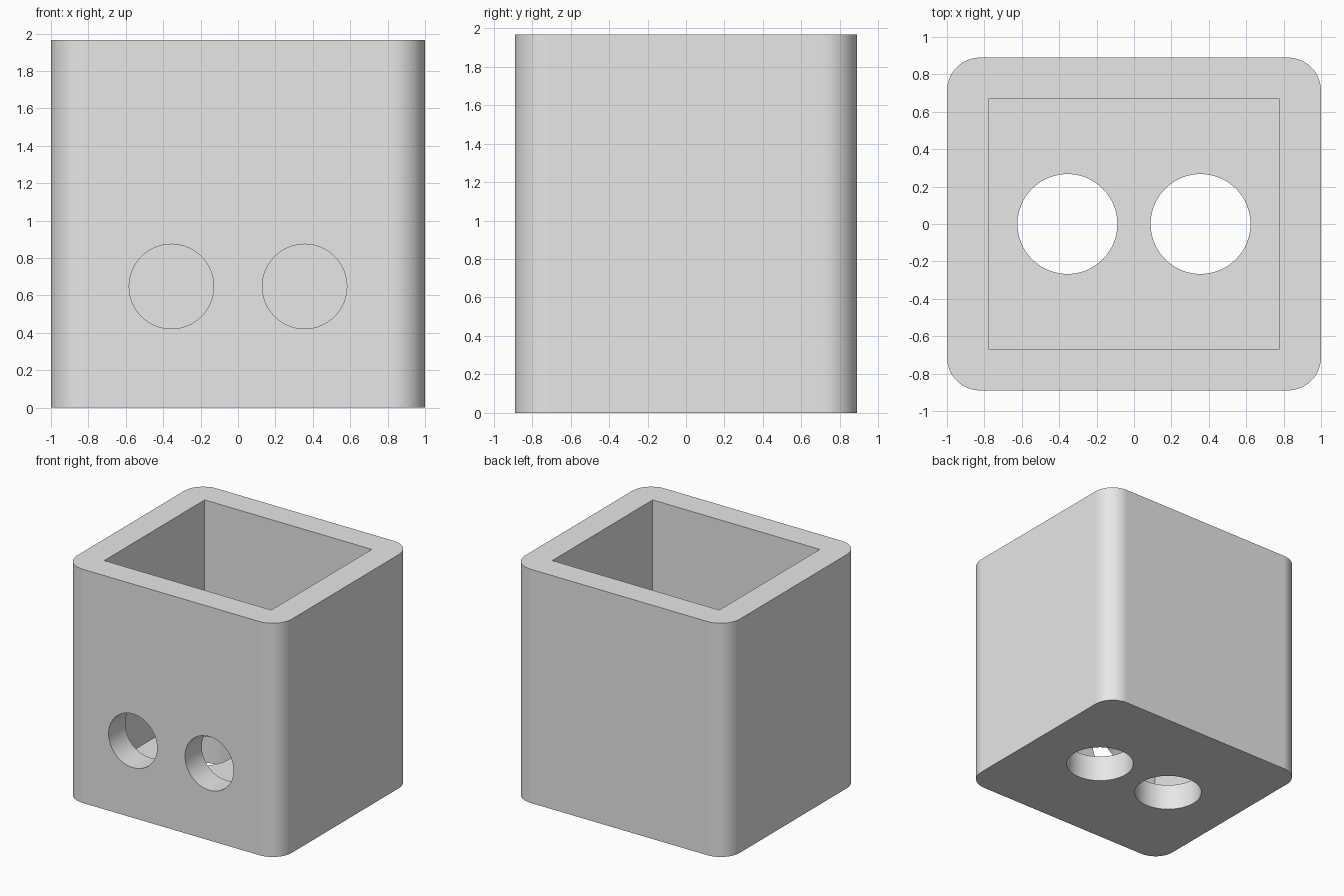
import bpy
import bmesh
import math
from mathutils import Matrix

if "Cube" in bpy.data.objects:
    bpy.data.objects.remove(bpy.data.objects["Cube"])

# Main dimensions
HALF_X, HALF_Y, HEIGHT = 1.0, 0.89, 1.967
WALL, CORNER = 0.222, 0.178
HOLE_X = 0.356

grey = bpy.data.materials.new("light grey")
grey.diffuse_color = (0.8, 0.8, 0.8, 1.0)
grey.use_nodes = True
grey.node_tree.nodes["Principled BSDF"].inputs["Base Color"].default_value = grey.diffuse_color


def add_object(name, bm):
    mesh = bpy.data.meshes.new(name)
    bm.to_mesh(mesh)
    bm.free()
    mesh.materials.append(grey)
    obj = bpy.data.objects.new(name, mesh)
    bpy.context.collection.objects.link(obj)
    return obj


def rounded_block(name, steps=12):
    """Upright block with rounded vertical corners."""
    bm = bmesh.new()
    verts = []
    for i, (sx, sy) in enumerate([(1, 1), (-1, 1), (-1, -1), (1, -1)]):
        for k in range(steps + 1):
            a = math.pi / 2 * (i + k / steps)
            verts.append(bm.verts.new((sx * (HALF_X - CORNER) + CORNER * math.cos(a),
                                       sy * (HALF_Y - CORNER) + CORNER * math.sin(a), 0)))
    base = bm.faces.new(verts)
    up = bmesh.ops.extrude_face_region(bm, geom=[base], use_keep_orig=True)["geom"]
    bmesh.ops.translate(bm, vec=(0, 0, HEIGHT),
                        verts=[v for v in up if isinstance(v, bmesh.types.BMVert)])
    bmesh.ops.recalc_face_normals(bm, faces=bm.faces)
    return add_object(name, bm)


def box_cutter(name, size, centre):
    bm = bmesh.new()
    bmesh.ops.create_cube(bm, size=1, matrix=Matrix.Translation(centre) @ Matrix.Diagonal((*size, 1)))
    return add_object(name, bm)


def drill(name, radius, depth, centre, tilt=0.0):
    bm = bmesh.new()
    bmesh.ops.create_cone(bm, cap_ends=True, segments=64, radius1=radius, radius2=radius, depth=depth,
                          matrix=Matrix.Translation(centre) @ Matrix.Rotation(tilt, 4, "X"))
    return add_object(name, bm)


# Box body
body = rounded_block("box_body")

# Open pocket, two floor holes and two front holes
cutters = [box_cutter("pocket_cutter",
                      (2 * (HALF_X - WALL), 2 * (HALF_Y - WALL), HEIGHT),
                      (0, 0, WALL + HEIGHT / 2))]
for side in (-1, 1):
    cutters.append(drill("floor_hole_cutter", 0.267, 0.5, (side * HOLE_X, 0, 0.1)))
    cutters.append(drill("front_hole_cutter", 0.226, 0.6, (side * HOLE_X, -0.8, 0.648), math.pi / 2))

bpy.context.view_layer.objects.active = body
for cutter in cutters:
    cut = body.modifiers.new("cut", "BOOLEAN")
    cut.operation = "DIFFERENCE"
    cut.solver = "EXACT"
    cut.object = cutter
    bpy.ops.object.modifier_apply(modifier=cut.name)
    bpy.data.objects.remove(cutter, do_unlink=True)

# Smooth rounded corners and hole walls, crisp edges elsewhere
bpy.ops.object.select_all(action="DESELECT")
body.select_set(True)
bpy.ops.object.shade_smooth_by_angle(angle=math.radians(30))
weighted = body.modifiers.new("even_shading", "WEIGHTED_NORMAL")
weighted.keep_sharp = True
